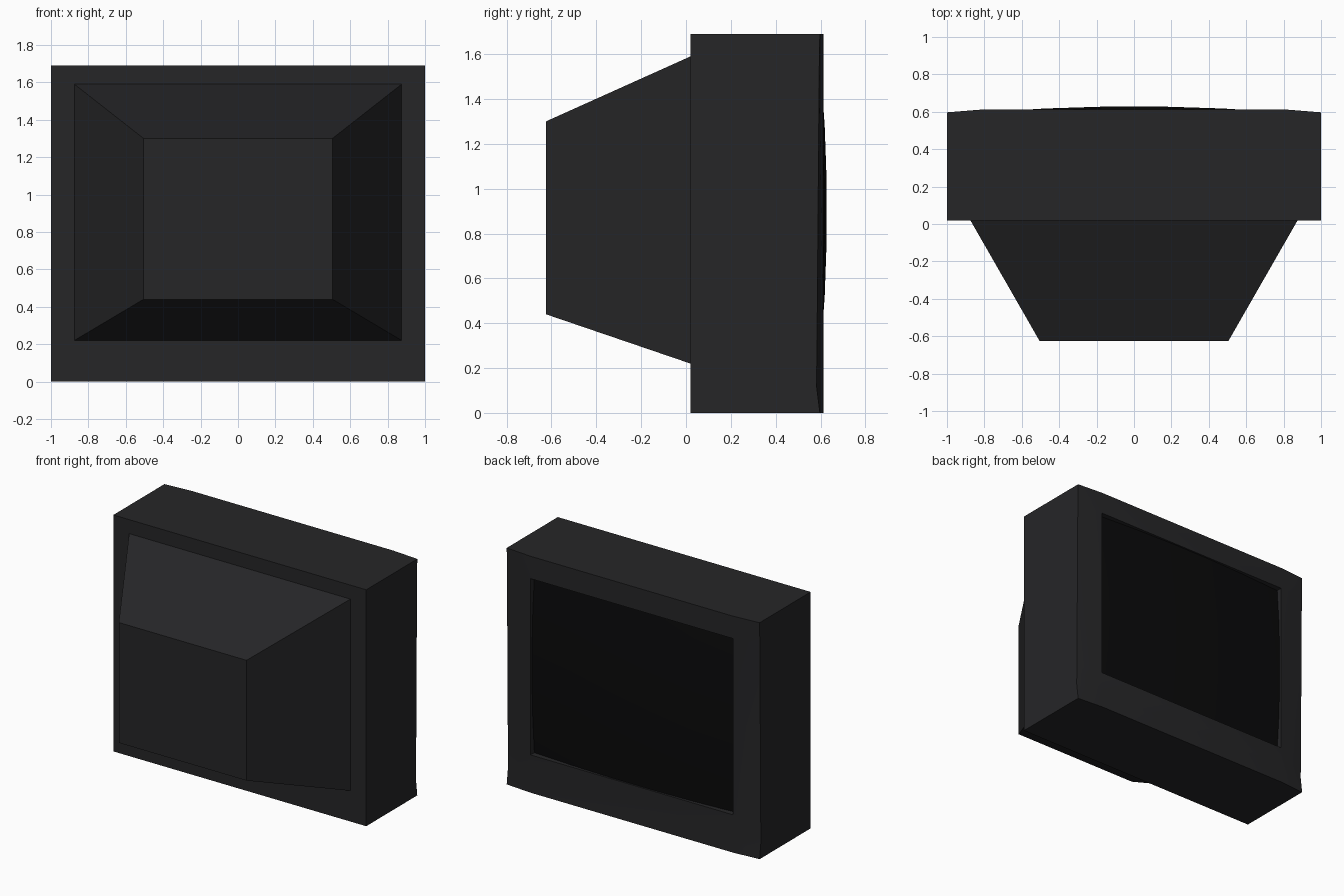
import bpy, bmesh

if "Cube" in bpy.data.objects:
    bpy.data.objects.remove(bpy.data.objects["Cube"])


def material(name, value):
    m = bpy.data.materials.new(name)
    m.diffuse_color = (value, value, value * 1.08, 1)
    m.use_nodes = True
    m.node_tree.nodes["Principled BSDF"].inputs["Base Color"].default_value = m.diffuse_color
    return m


def finish(bm, name, mat):
    bmesh.ops.recalc_face_normals(bm, faces=bm.faces)
    mesh = bpy.data.meshes.new(name)
    bm.to_mesh(mesh)
    bm.free()
    mesh.materials.append(mat)
    ob = bpy.data.objects.new(name, mesh)
    bpy.context.collection.objects.link(ob)
    return ob


def sheet(bm, xs, zs, depth):
    """Grid of quads in x and z, with y given by depth(x, z)."""
    v = [[bm.verts.new((x, depth(x, z), z)) for x in xs] for z in zs]
    for j in range(len(zs) - 1):
        for i in range(len(xs) - 1):
            bm.faces.new((v[j][i], v[j][i + 1], v[j + 1][i + 1], v[j + 1][i]))


def smooth(ob):
    bpy.ops.object.select_all(action='DESELECT')
    ob.select_set(True)
    bpy.context.view_layer.objects.active = ob
    bpy.ops.object.shade_smooth_by_angle(angle=0.5)


plastic = material("dark_plastic", 0.019)
glass = material("screen_glass", 0.003)

# Casing: gently bowed bezel with a screen opening, extruded back to a box
EDGE = {0: 0.597, 0.12: 0.582, 0.27: 0.584, 1.53: 0.594, 1.69: 0.597}
bm = bmesh.new()
sheet(bm, (-1, -0.8, 0.8, 1), tuple(EDGE),
      lambda x, z: EDGE[z] if abs(x) == 1 else 0.613)
opening = [f for f in bm.faces
           if abs(f.calc_center_median().x) < 0.1 and 0.3 < f.calc_center_median().z < 1.5]
bmesh.ops.delete(bm, geom=opening, context='FACES')
border = [e for e in bm.edges if e.is_boundary]
inner = [e for e in border
         if all(abs(v.co.x) < 0.9 and 0.2 < v.co.z < 1.6 for v in e.verts)]
outer = [e for e in border if e not in inner]
for loop, y in ((inner, 0.55), (outer, 0.02)):
    ext = bmesh.ops.extrude_edge_only(bm, edges=loop)['geom']
    for v in (g for g in ext if isinstance(g, bmesh.types.BMVert)):
        v.co.y = y
    if loop is outer:
        rim = [g for g in ext if isinstance(g, bmesh.types.BMEdge)]
        bmesh.ops.contextual_create(bm, geom=rim)
smooth(finish(bm, "casing", plastic))

# Bulging picture tube face
N = 5
bm = bmesh.new()
sheet(bm, [-0.8 + 1.6 * i / N for i in range(N + 1)],
      [0.27 + 1.26 * i / N for i in range(N + 1)],
      lambda x, z: 0.63 - 0.05 * x * x - 0.07 * (z - 0.9) ** 2)
screen = finish(bm, "screen", glass)
for f in screen.data.polygons:
    if f.normal.y < 0:
        f.flip()
smooth(screen)

# Tapered rear housing
bm = bmesh.new()
bmesh.ops.create_cube(bm, size=2)
for v in bm.verts:
    back = v.co.y < 0
    w, low, high, y = (0.505, 0.44, 1.30, -0.625) if back else (0.875, 0.22, 1.59, 0.02)
    v.co = (w * v.co.x, y, high if v.co.z > 0 else low)
finish(bm, "rear_housing", plastic)
